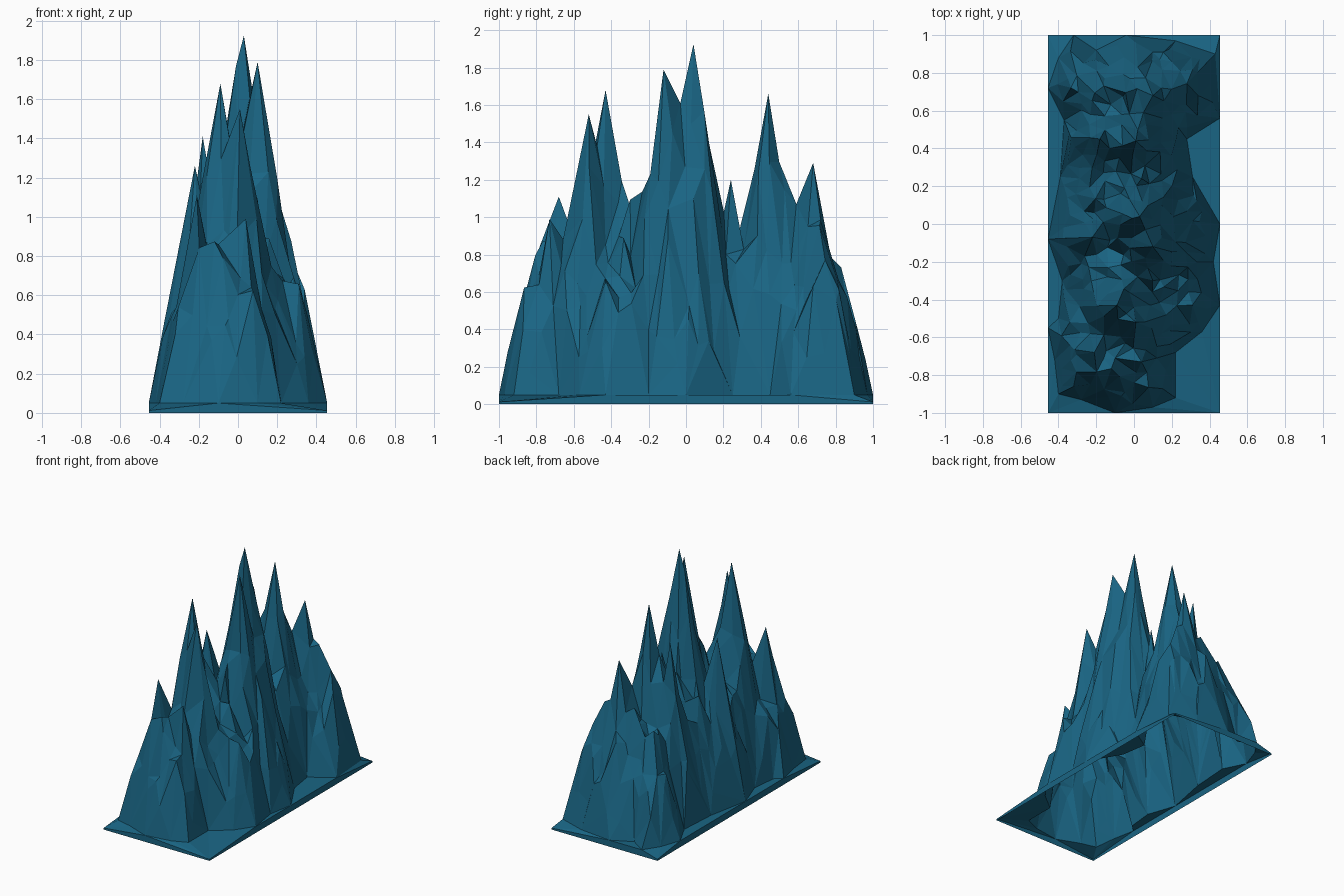
import bpy, bmesh, random
from mathutils import Vector, noise
from mathutils.geometry import delaunay_2d_cdt, intersect_point_line

if "Cube" in bpy.data.objects:
    bpy.data.objects.remove(bpy.data.objects["Cube"])

random.seed(11)
HX, HY, RIM = 0.455, 1.0, 0.05

# Summits (x, y, z)
peaks = [(0.03, 0.04, 1.925), (0.10, -0.12, 1.79), (-0.09, -0.43, 1.68),
         (0.01, 0.44, 1.66), (0.01, -0.52, 1.55), (-0.18, 0.45, 1.41),
         (0.10, 0.68, 1.29), (-0.22, -0.07, 1.26), (-0.21, -0.68, 1.11),
         (0.21, 0.04, 1.10), (0.04, -0.73, 0.99)]
# Saddles and shoulders
saddles = [(0.06, -0.03, 1.61), (0.04, 0.24, 1.20), (0.02, -0.28, 1.00),
           (0.05, 0.59, 1.07), (-0.01, 0.03, 1.77), (0.34, 0.68, 0.63),
           (-0.34, -0.52, 0.51), (0.02, 0.83, 0.73), (-0.32, -0.86, 0.40),
           (-0.04, -0.475, 1.38), (0.06, -0.18, 1.22), (-0.10, -0.71, 0.86),
           (-0.14, -0.37, 1.15), (-0.13, 0.40, 1.12)]
# Foot of the slopes, where they meet the thin apron
foot = [(-0.40, -0.90), (-0.28, -0.93), (-0.10, -1.0), (0.10, -0.97), (0.22, -0.92),
        (0.22, -0.68), (0.36, -0.57), (HX, -0.43), (0.42, -0.20), (HX, 0.0),
        (0.31, 0.25), (0.28, 0.45), (HX, 0.56), (0.43, 0.90), (0.22, 0.97),
        (-0.04, 1.0), (-0.20, 0.92), (-0.32, 1.0), (-0.40, 0.88), (-HX, 0.72),
        (-0.37, 0.55), (-0.39, 0.25), (-HX, -0.08), (-0.38, -0.30), (-0.40, -0.50),
        (-HX, -0.55), (-0.42, -0.72)]
corners = [(-HX, -HY), (HX, -HY), (HX, HY), (-HX, HY)]


def foot_distance(p):
    """Distance from p to the foot line, negative outside it."""
    inside, best = False, 9.0
    for a, b in zip(foot, foot[1:] + foot[:1]):
        if (a[1] > p.y) != (b[1] > p.y):
            if p.x < a[0] + (p.y - a[1]) * (b[0] - a[0]) / (b[1] - a[1]):
                inside = not inside
        q, t = intersect_point_line(p, Vector(a), Vector(b))
        t = min(1, max(0, t))
        best = min(best, (p - Vector(a).lerp(Vector(b), t)).length)
    return best if inside else -best


def height(p, d):
    """Steep shoulder rising from the foot, with cones under each summit."""
    h = RIM + 0.98 * (1 - 2.718 ** (-d / 0.15))
    h *= 1 + 0.20 * noise.noise(Vector((p.x * 6, p.y * 6, 3))) + random.uniform(-0.2, 0.14)
    for x, y, z in peaks:
        r = (p - Vector((x, y))).length
        h = max(h, z - random.uniform(4.8, 6.4) * r)
    # Low ledge along the left flank
    return min(h, 0.54 + max(0, p.x + 0.28) * 10)


# Collect fixed points, then fill the slopes with jittered points
pts = [(x, y, RIM) for x, y in foot]
pts += [(x, y, 0.012) for x, y in corners] + peaks + saddles
fixed = [Vector(p[:2]) for p in pts]
step = 0.072
for i in range(-6, 7):
    for j in range(-14, 15):
        p = Vector((i * step + random.uniform(-0.028, 0.028),
                    j * step + random.uniform(-0.028, 0.028)))
        d = foot_distance(p)
        if d > 0.022 and min((p - f).length for f in fixed) > 0.045:
            pts.append((p.x, p.y, height(p, d)))

# Triangulate the surface, keeping the foot line as edges
n = len(foot)
edges = [(i, (i + 1) % n) for i in range(n)]
verts, _, faces, origin, _, _ = delaunay_2d_cdt(
    [Vector(p[:2]) for p in pts], edges, [], 0, 1e-5)

bm = bmesh.new()
bv = [bm.verts.new((v.x, v.y, pts[o[0]][2] if o else RIM)) for v, o in zip(verts, origin)]
for f in faces:
    bm.faces.new([bv[k] for k in f])

# Thin skirt down to the ground; the underside stays open
rim = [e for e in bm.edges if e.is_boundary]
new = bmesh.ops.extrude_edge_only(bm, edges=rim)["geom"]
for v in new:
    if isinstance(v, bmesh.types.BMVert):
        v.co.z = 0
bmesh.ops.recalc_face_normals(bm, faces=bm.faces)

mesh = bpy.data.meshes.new("mountain")
bm.to_mesh(mesh)
bm.free()
mountain = bpy.data.objects.new("mountain", mesh)
bpy.context.collection.objects.link(mountain)

rock = bpy.data.materials.new("blue_rock")
rock.diffuse_color = (0.010, 0.13, 0.23, 1)
rock.use_nodes = True
rock.node_tree.nodes["Principled BSDF"].inputs["Base Color"].default_value = rock.diffuse_color
mesh.materials.append(rock)
